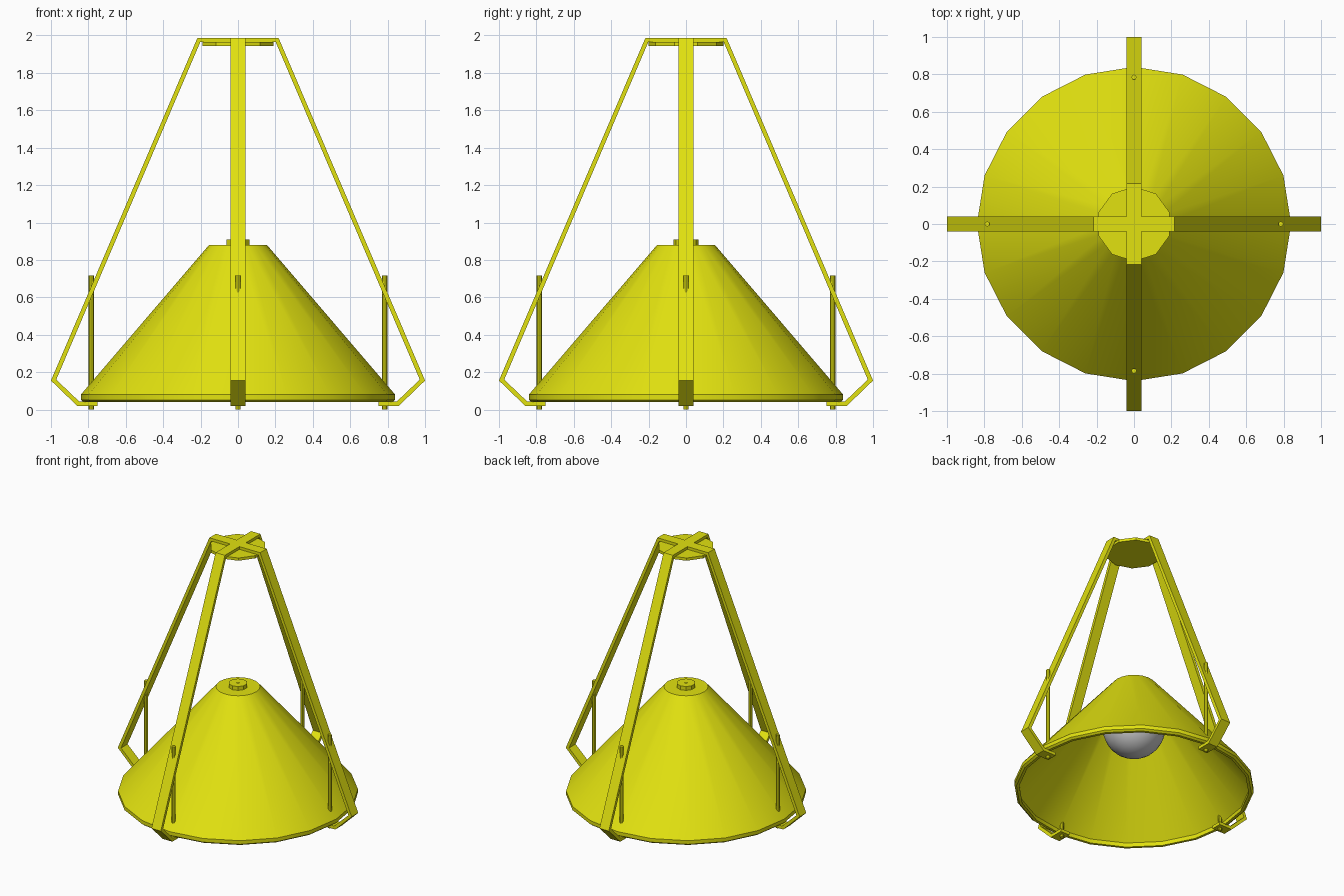
import bpy, bmesh, math
from mathutils import Matrix

cube = bpy.data.objects.get("Cube")
if cube:
    bpy.data.objects.remove(cube)


def material(name, rgb):
    mat = bpy.data.materials.new(name)
    mat.use_nodes = True
    mat.diffuse_color = (*rgb, 1)
    mat.node_tree.nodes["Principled BSDF"].inputs["Base Color"].default_value = (*rgb, 1)
    return mat


YELLOW = material("yellow paint", (0.76, 0.76, 0.005))
GREY = material("bulb grey", (0.6, 0.6, 0.6))


def finish(name, bm, mat, smooth=True):
    bmesh.ops.recalc_face_normals(bm, faces=bm.faces)
    mesh = bpy.data.meshes.new(name)
    bm.to_mesh(mesh)
    bm.free()
    mesh.materials.append(mat)
    obj = bpy.data.objects.new(name, mesh)
    bpy.context.collection.objects.link(obj)
    bpy.ops.object.select_all(action='DESELECT')
    obj.select_set(True)
    bpy.context.view_layer.objects.active = obj
    if smooth:
        bpy.ops.object.shade_smooth_by_angle(angle=math.radians(32))
    return obj


def lathe(name, profile, sides, mat):
    """Turn an (r, z) profile about the z axis, starting on the +y axis."""
    bm = bmesh.new()
    verts = [bm.verts.new((0, r, z)) for r, z in profile]
    edges = [bm.edges.new(pair) for pair in zip(verts, verts[1:])]
    bmesh.ops.spin(bm, geom=verts + edges, cent=(0, 0, 0), axis=(0, 0, 1),
                   angle=2 * math.pi, steps=sides)
    bmesh.ops.remove_doubles(bm, verts=bm.verts, dist=0.0005)
    return finish(name, bm, mat)


def cylinder(name, radius, low, high, sides, x=0, y=0):
    obj = lathe(name, [(0, low), (radius, low), (radius, high), (0, high)], sides, YELLOW)
    obj.location = (x, y, 0)
    return obj


def strap(name, turn):
    """Bent flat bar running over the top and down both sides."""
    outer = [(0.75, 0.02), (0.86, 0.02), (1.0, 0.155), (0.217, 1.987)]
    inner = [(0.202, 1.964), (0.972, 0.16), (0.85, 0.044), (0.75, 0.044)]
    left = [(-x, z) for x, z in outer[::-1]] + [(-x, z) for x, z in inner[::-1]]
    right_in, left_out = inner[::-1], left[:4]
    loop = outer + left_out + left[4:] + right_in[::-1]
    bm = bmesh.new()
    face = bm.faces.new([bm.verts.new((x, -0.04, z)) for x, z in loop])
    side = bmesh.ops.extrude_face_region(bm, geom=[face])
    moved = [v for v in side["geom"] if isinstance(v, bmesh.types.BMVert)]
    bmesh.ops.translate(bm, verts=moved, vec=(0, 0.08, 0))
    bmesh.ops.rotate(bm, verts=bm.verts, matrix=Matrix.Rotation(turn, 3, 'Z'))
    return finish(name, bm, YELLOW, smooth=False)


# Crossed straps joined into one cage
crossing = strap("crossing_strap", math.pi / 2)
cage = strap("cage_frame", 0)
union = cage.modifiers.new("join", 'BOOLEAN')
union.operation = 'UNION'
union.solver = 'EXACT'
union.object = crossing
bpy.ops.object.modifier_apply(modifier=union.name)
bpy.data.objects.remove(crossing)

# Plate under the crossing
cylinder("top_plate", 0.2, 1.945, 1.966, 10)

# Hollow conical shade with a rolled lip
lathe("shade", [(0, 0.88), (0.155, 0.88), (0.84, 0.08), (0.84, 0.052), (0.825, 0.04),
                (0.805, 0.04), (0.81, 0.075), (0.145, 0.86), (0, 0.86)], 20, YELLOW)

# Cap, with its small pin, and the socket below it
cylinder("shade_cap", 0.066, 0.875, 0.91, 10)
cylinder("cap_pin", 0.012, 0.9, 0.914, 8)
cylinder("lamp_socket", 0.06, 0.68, 0.87, 12)

# Bulb
bm = bmesh.new()
bmesh.ops.create_uvsphere(bm, u_segments=24, v_segments=14, radius=0.22)
bmesh.ops.translate(bm, verts=bm.verts, vec=(0, 0, 0.54))
finish("bulb", bm, GREY)

# Upright rods through the feet
for i, side in enumerate(("left", "back", "right", "front")):
    a = i * math.pi / 2
    cylinder(side + "_rod", 0.014, 0, 0.717, 8, 0.785 * math.cos(a), 0.785 * math.sin(a))
